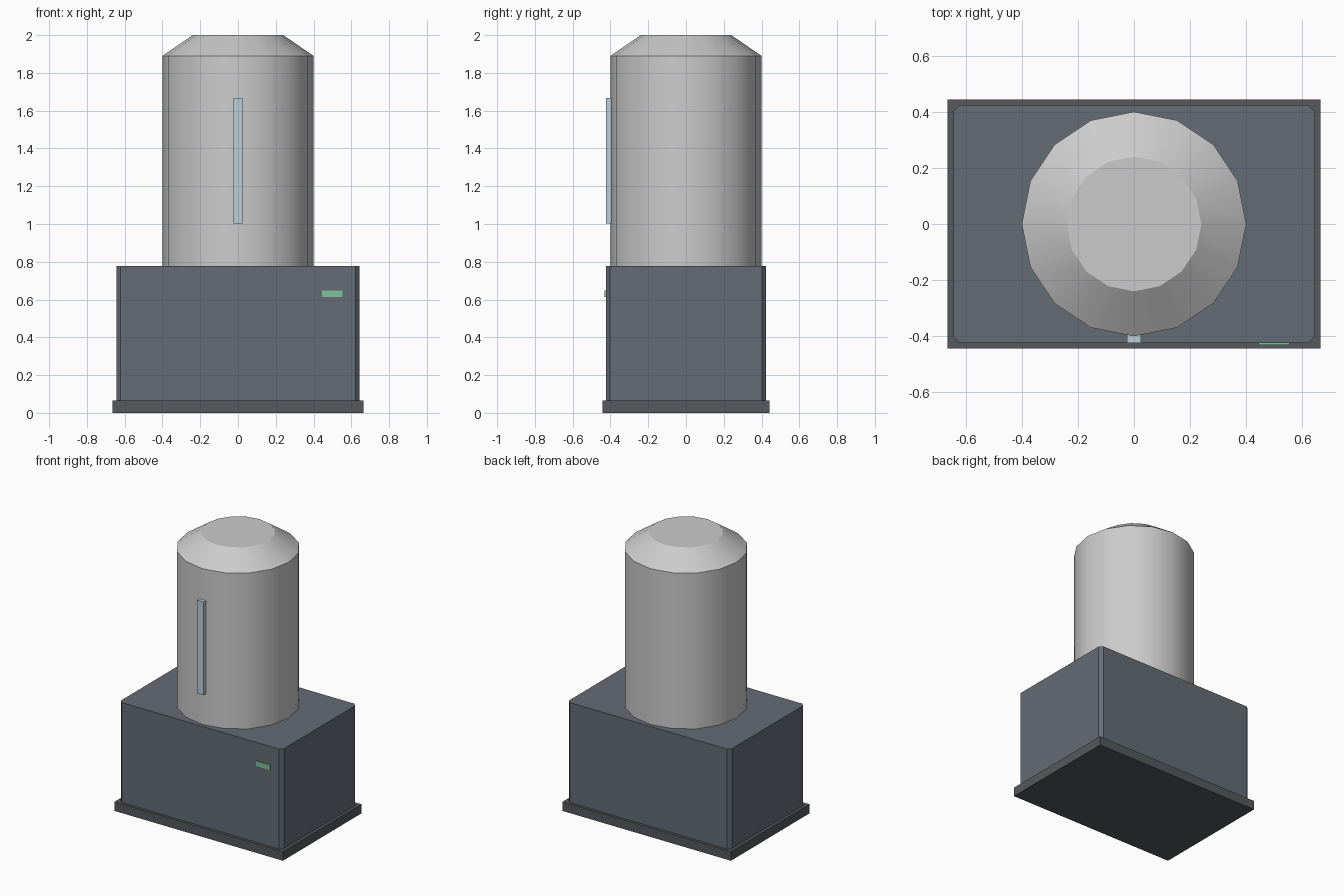
import bpy, bmesh
from math import cos, sin, tau, radians

if "Cube" in bpy.data.objects:
    bpy.data.objects.remove(bpy.data.objects["Cube"])


def paint(obj, color):
    mat = bpy.data.materials.new(obj.name + "_colour")
    mat.diffuse_color = (*color, 1)
    mat.use_nodes = True
    mat.node_tree.nodes["Principled BSDF"].inputs["Base Color"].default_value = mat.diffuse_color
    obj.data.materials.append(mat)


def make_object(name, bm, color):
    bmesh.ops.recalc_face_normals(bm, faces=bm.faces)
    mesh = bpy.data.meshes.new(name)
    bm.to_mesh(mesh)
    bm.free()
    obj = bpy.data.objects.new(name, mesh)
    bpy.context.collection.objects.link(obj)
    paint(obj, color)
    return obj


def box(name, lo, hi, color, chamfer=0):
    bm = bmesh.new()
    bmesh.ops.create_cube(bm, size=1)
    for v in bm.verts:
        v.co = [h if c > 0 else l for c, l, h in zip(v.co, lo, hi)]
    if chamfer:  # cut the upright corners only
        upright = [e for e in bm.edges
                   if abs(e.verts[0].co.z - e.verts[1].co.z) > 1e-4]
        bmesh.ops.bevel(bm, geom=upright, offset=chamfer, segments=1,
                        affect='EDGES')
    return make_object(name, bm, color)


def lathe(name, profile, sides, color):
    bm = bmesh.new()
    rings = [[bm.verts.new((r * cos(tau * i / sides), r * sin(tau * i / sides), z))
              for i in range(sides)] for r, z in profile]
    for a, b in zip(rings, rings[1:]):
        for i in range(sides):
            j = (i + 1) % sides
            bm.faces.new((a[i], a[j], b[j], b[i]))
    bm.faces.new(rings[0][::-1])
    bm.faces.new(rings[-1])
    obj = make_object(name, bm, color)
    bpy.ops.object.select_all(action='DESELECT')
    obj.select_set(True)
    bpy.context.view_layer.objects.active = obj
    bpy.ops.object.shade_smooth_by_angle(angle=radians(30))
    return obj


# Plinth and cabinet
box("plinth", (-0.665, -0.443, 0), (0.665, 0.443, 0.065), (0.09, 0.1, 0.11))
box("cabinet", (-0.643, -0.424, 0.065), (0.643, 0.424, 0.778),
    (0.13, 0.15, 0.18), chamfer=0.022)

# Round tank with a sloping shoulder
lathe("tank", [(0.4, 0.778), (0.4, 1.89), (0.24, 2.0)], 16, (0.55, 0.56, 0.57))

# Level gauge on the tank and indicator light on the cabinet
box("level_gauge", (-0.025, -0.424, 1.003), (0.025, -0.378, 1.668),
    (0.5, 0.62, 0.7))
box("indicator_light", (0.444, -0.431, 0.613), (0.554, -0.418, 0.648),
    (0.2, 0.55, 0.32))
